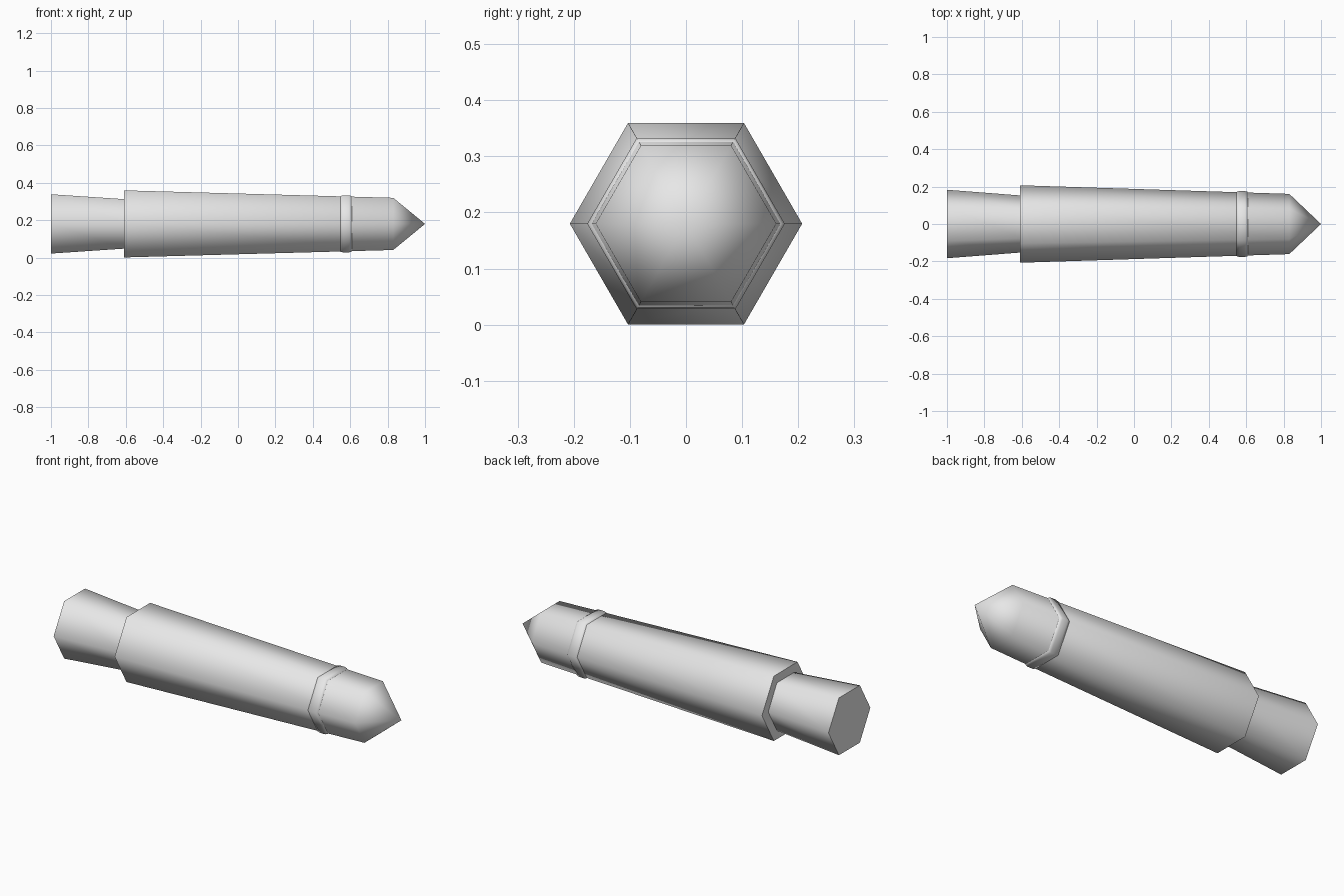
import bpy, bmesh, math

if "Cube" in bpy.data.objects:
    bpy.data.objects.remove(bpy.data.objects["Cube"])

SIDES = 6
AXIS_Z = 0.18

grey = bpy.data.materials.new("light_grey")
grey.diffuse_color = (0.8, 0.8, 0.8, 1)
grey.use_nodes = True
grey.node_tree.nodes["Principled BSDF"].inputs["Base Color"].default_value = grey.diffuse_color


def hex_lathe(name, profile, closed=False):
    """Six-sided solid along x from (x, corner radius) points; radius 0 makes a tip."""
    bm = bmesh.new()
    rings = []
    for x, r in profile:
        if r == 0:
            rings.append([bm.verts.new((x, 0, AXIS_Z))] * SIDES)
            continue
        rings.append([bm.verts.new((x, r * math.cos(i * math.tau / SIDES),
                                    AXIS_Z + r * math.sin(i * math.tau / SIDES)))
                      for i in range(SIDES)])
    pairs = list(zip(rings, rings[1:]))
    if closed:
        pairs.append((rings[-1], rings[0]))
    for a, b in pairs:
        for i in range(SIDES):
            j = (i + 1) % SIDES
            corners = list(dict.fromkeys((a[i], a[j], b[j], b[i])))
            bm.faces.new(corners)
    if not closed:
        for ring in (rings[0], rings[-1]):
            if ring[0] is not ring[1]:
                bm.faces.new(ring)
    bmesh.ops.recalc_face_normals(bm, faces=bm.faces)
    mesh = bpy.data.meshes.new(name)
    bm.to_mesh(mesh)
    bm.free()
    mesh.materials.append(grey)
    obj = bpy.data.objects.new(name, mesh)
    bpy.context.collection.objects.link(obj)
    bpy.ops.object.select_all(action='DESELECT')
    obj.select_set(True)
    bpy.context.view_layer.objects.active = obj
    bpy.ops.object.shade_smooth_by_angle(angle=math.radians(65))
    return obj


# Tapered shaft with its pointed nose
hex_lathe("shaft", [(-0.61, 0.207), (0.83, 0.161), (1.0, 0)])

# Flared tail plug set into the back of the shaft
hex_lathe("tail", [(-1.0, 0.183), (-0.60, 0.152)])

# Slim rounded band around the shaft
hex_lathe("band", [(0.545, 0.165), (0.548, 0.172), (0.562, 0.176), (0.594, 0.176),
                   (0.607, 0.172), (0.61, 0.163)], closed=True)
